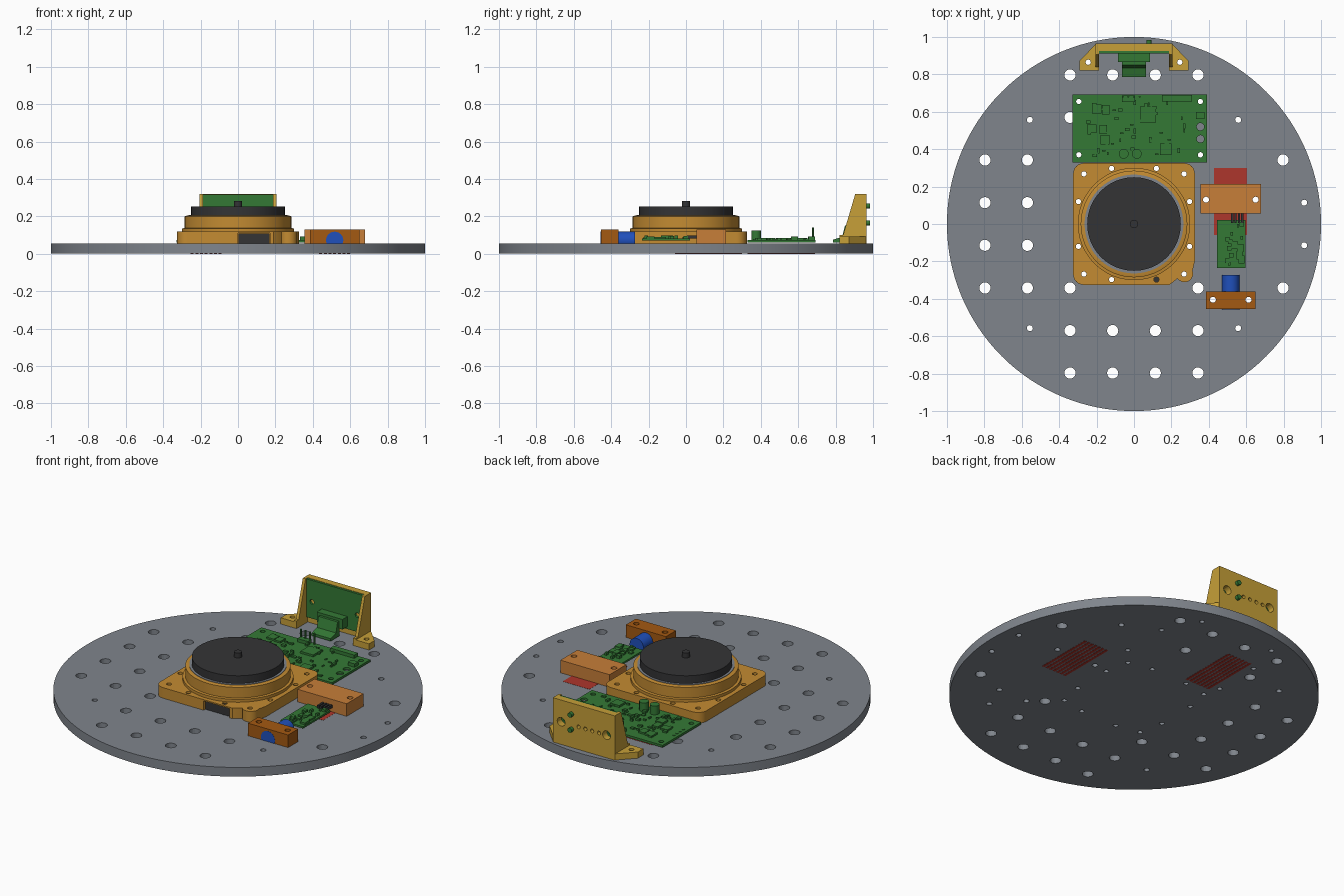
import bpy, bmesh, math, random
from mathutils import Matrix, Vector

if "Cube" in bpy.data.objects:
    bpy.data.objects.remove(bpy.data.objects["Cube"], do_unlink=True)
random.seed(4)


def material(name, r, g, b):
    m = bpy.data.materials.new(name)
    m.use_nodes = True
    m.diffuse_color = (r, g, b, 1)
    m.node_tree.nodes["Principled BSDF"].inputs["Base Color"].default_value = (r, g, b, 1)
    return m


GREY = material("plate grey", .215, .235, .265)
BRASS = material("sensor amber", .55, .26, .032)
TAN = material("bracket tan", .57, .21, .04)
RUST = material("bracket rust", .37, .1, .006)
YELLOW = material("mount yellow", .57, .35, .04)
GREEN = material("board green", .034, .19, .036)
BLACK = material("rotor black", .034, .034, .036)
BLUE = material("motor blue", .014, .08, .5)
RED = material("pad red", .42, .037, .025)


# Geometry helpers
def add_box(bm, x, y, z):
    mat = Matrix.Translation((sum(x) / 2, sum(y) / 2, sum(z) / 2))
    bmesh.ops.create_cube(bm, size=1, matrix=mat @ Matrix.Diagonal((x[1] - x[0], y[1] - y[0], z[1] - z[0], 1)))


def add_cyl(bm, x, y, r, z, seg=24, axis='Z'):
    """Cylinder from z[0] to z[1]; with axis Y, y is the height and z the depth range."""
    mid = sum(z) / 2
    mat = Matrix.Translation((x, y, mid))
    if axis == 'Y':
        mat = Matrix.Translation((x, mid, y)) @ Matrix.Rotation(math.pi / 2, 4, 'X')
    bmesh.ops.create_cone(bm, cap_ends=True, segments=seg, radius1=r, radius2=r, depth=z[1] - z[0], matrix=mat)


def add_prism(bm, pts, a, b, axis='Z'):
    """Extrude an outline: (x, y) along Z, or (y, z) along X."""
    place = (lambda p, t: (p[0], p[1], t)) if axis == 'Z' else (lambda p, t: (t, p[0], p[1]))
    face = bm.faces.new([bm.verts.new(place(p, a)) for p in pts])
    ext = bmesh.ops.extrude_face_region(bm, geom=[face])
    move = Vector(place((0, 0), b - a))
    bmesh.ops.translate(bm, vec=move, verts=[v for v in ext["geom"] if isinstance(v, bmesh.types.BMVert)])
    bmesh.ops.recalc_face_normals(bm, faces=bm.faces)


def add_lathe(bm, profile, seg=96):
    rings = [[bm.verts.new((r * math.cos(2 * math.pi * i / seg), r * math.sin(2 * math.pi * i / seg), z))
              for i in range(seg)] for r, z in profile]
    for lo, hi in zip(rings, rings[1:]):
        for i in range(seg):
            j = (i + 1) % seg
            bm.faces.new((lo[i], lo[j], hi[j], hi[i]))
    bm.faces.new(rings[0][::-1])
    bm.faces.new(rings[-1])


def finish(name, bm, mat):
    me = bpy.data.meshes.new(name)
    bm.to_mesh(me)
    bm.free()
    ob = bpy.data.objects.new(name, me)
    bpy.context.collection.objects.link(ob)
    if mat:
        me.materials.append(mat)
        smooth(ob)
    return ob


def smooth(ob):
    bpy.ops.object.select_all(action='DESELECT')
    ob.select_set(True)
    bpy.context.view_layer.objects.active = ob
    bpy.ops.object.shade_smooth_by_angle(angle=math.radians(30))


def box(name, mat, x, y, z):
    bm = bmesh.new()
    add_box(bm, x, y, z)
    return finish(name, bm, mat)


def cyl(name, mat, *args, **kw):
    bm = bmesh.new()
    add_cyl(bm, *args, **kw)
    return finish(name, bm, mat)


def cut(ob, bm):
    """Subtract the cutter mesh and bake the result."""
    cutter = finish("cutter", bm, None)
    cutter.hide_render = True
    mod = ob.modifiers.new("cut", 'BOOLEAN')
    mod.operation, mod.solver, mod.object = 'DIFFERENCE', 'EXACT', cutter
    bpy.context.view_layer.objects.active = ob
    bpy.ops.object.modifier_apply(modifier=mod.name)
    bpy.data.objects.remove(cutter, do_unlink=True)
    smooth(ob)


def drill(ob, holes):
    bm = bmesh.new()
    for x, y, r in holes:
        add_cyl(bm, x, y, r, (-.1, .5), 20)
    cut(ob, bm)


def mirror4(x, y, r):
    return [(sx * x, sy * y, r) for sx in (-1, 1) for sy in (-1, 1)]


# Hole layouts
g = [.114, .342, .57, .797]
grid = [(x, y) for x in (-g[1], -g[0], g[0], g[1]) for y in (-g[3], -g[2], g[3])]
grid += [(-x, y) for x in g[2:] for y in (-g[1], -g[0], g[0], g[1])]
grid += [(g[3], g[1]), (g[3], -g[1]), (g[1], -g[1]), (-g[1], -g[1]), (-g[1], g[2]), (g[0], g[2])]
sensor_holes = mirror4(.268, .268, .014) + mirror4(.12, .297, .014) + mirror4(.297, .12, .014)
board_holes = [(x, y, .014) for x in (-.295, .355) for y in (.37, .655)]
tan_holes = [(.385, .13, .016), (.65, .13, .016)]
rust_holes = [(.422, -.405, .016), (.612, -.405, .016)]
mount_holes = [(-.245, .865, .014), (.245, .865, .014)]

# Round base plate
T = .055
plate = cyl("base_plate", GREY, 0, 0, 1, (0, T), seg=128)
drill(plate, [(x, y, .03) for x, y in grid] + mirror4(.557, .557, .016) + [(.91, .114, .016), (.91, -.114, .016)]
      + sensor_holes + board_holes + tan_holes + rust_holes + mount_holes)

# Flat red pads, solid above and striped below
for name, x, y in (("side_pad", .517, .12), ("rear_pad", -.17, .51)):
    box(name + "_top", RED, (x - .088, x + .088), (y - .18, y + .18), (T - .003, T + .001))
    bm = bmesh.new()
    for i in range(7):
        cx = x - .075 + i * .025
        add_box(bm, (cx - .008, cx + .008), (y - .18, y + .18), (-.001, .003))
    finish(name + "_stripes", bm, RED)


# Scanner base flange with a lobed corner
def arc(cx, cy, r, a0, a1, n=8):
    return [(cx + r * math.cos(math.radians(a0 + (a1 - a0) * i / n)),
             cy + r * math.sin(math.radians(a0 + (a1 - a0) * i / n))) for i in range(n + 1)]


outline = arc(.27, .27, .055, 0, 90) + arc(-.27, .27, .055, 90, 180) + arc(-.27, -.27, .055, 180, 270)
outline += [(.19, -.325), (.232, -.292)] + arc(.27, -.265, .046, 215, 380, 10) + [(.325, -.2)]
bm = bmesh.new()
add_prism(bm, outline, T, .118)
flange = finish("scanner_flange", bm, BRASS)
drill(flange, sensor_holes)
bm = bmesh.new()
add_box(bm, (0, .17), (-.4, -.27), (.05, .11))
cut(flange, bm)
box("scanner_socket", BLACK, (.002, .168), (-.31, -.26), (T, .109))

# Scanner body, collar and rotor
bm = bmesh.new()
add_lathe(bm, [(.3, .115), (.3, .135), (.285, .137), (.285, .2), (.272, .204)])
finish("scanner_body", bm, BRASS)
cyl("scanner_collar", GREY, 0, 0, .264, (.19, .207), seg=96)
cyl("rotor", BLACK, 0, 0, .25, (.2, .253), seg=96)
cyl("rotor_knob", BLACK, 0, 0, .022, (.25, .282))

# Main circuit board
board = box("main_board", GREEN, (-.33, .39), (.33, .692), (.06, .073))
drill(board, board_holes + [(.355, .52, .02), (.355, .455, .02)])
bm = bmesh.new()
for x, y, w, d, h in [(.075, .585, .085, .085, .012), (-.2, .615, .05, .05, .01), (-.15, .61, .04, .05, .01),
                      (-.225, .51, .05, .045, .01), (-.165, .505, .04, .05, .01), (-.155, .45, .05, .05, .012),
                      (.17, .4, .06, .06, .012), (-.03, .67, .07, .035, .02), (.23, .672, .16, .035, .02),
                      (.355, .58, .045, .035, .02)]:
    add_box(bm, (x - w / 2, x + w / 2), (y - d / 2, y + d / 2), (.07, .073 + h))
for i in range(70):
    x, y = random.uniform(-.26, .31), random.uniform(.36, .65)
    w, d = random.choice([(.004, .009), (.009, .004), (.012, .008), (.007, .014)])
    add_box(bm, (x - w, x + w), (y - d, y + d), (.07, .073 + random.uniform(.004, .012)))
for i in range(4):
    add_cyl(bm, -.06 + i * .03, .68, .005, (.07, .14), 8)
    add_cyl(bm, -.305, .46 + i * .03, .008, (.07, .076), 12)
for x in (-.055, .015):
    add_cyl(bm, x, .375, .026, (.07, .125), 24)
finish("main_board_parts", bm, GREEN)

# Small driver board with header pins
box("driver_board", GREEN, (.445, .595), (-.235, .022), (.07, .081))
bm = bmesh.new()
for i in range(16):
    x, y = random.uniform(.462, .578), random.uniform(-.215, 0)
    w, d = random.choice([(.006, .01), (.012, .012), (.016, .022)])
    add_box(bm, (x - w, x + w), (y - d, y + d), (.079, .081 + random.uniform(.006, .018)))
finish("driver_board_parts", bm, GREEN)
bm = bmesh.new()
for i in range(4):
    x = .525 + i * .018
    add_box(bm, (x - .006, x + .006), (.005, .06), (.081, .098))
finish("header_pins", bm, BLACK)

# Side clamps and the small motor
drill(box("rear_clamp", TAN, (.355, .68), (.055, .215), (T, .13)), tan_holes)
front_clamp = box("front_clamp", RUST, (.385, .65), (-.455, -.36), (T, .13))
drill(front_clamp, rust_holes)
bm = bmesh.new()
add_cyl(bm, .517, .072, .046, (-.5, -.3), 32, 'Y')
cut(front_clamp, bm)
cyl("motor", BLUE, .517, .072, .046, (-.456, -.272), seg=32, axis='Y')

# Rear camera mount
back = box("mount_back", YELLOW, (-.205, .205), (.925, .965), (T, .32))
bm = bmesh.new()
for x, r in [(-.15, .026), (.15, .026)] + [(-.1 + i * .045, .011) for i in range(4)]:
    add_cyl(bm, x, .19, r, (.9, 1), 20, 'Y')
cut(back, bm)
for side, s in (("left", 1), ("right", -1)):
    bm = bmesh.new()
    add_prism(bm, [(.82, T), (.93, T), (.93, .32), (.905, .32), (.84, .1), (.82, .1)], s * .187, s * .205, 'X')
    finish("mount_gusset_" + side, bm, YELLOW)
    bm = bmesh.new()
    add_prism(bm, [(s * .2, .82), (s * .292, .82), (s * .292, .872), (s * .205, .962), (s * .2, .962)], T, .092)
    foot = finish("mount_foot_" + side, bm, YELLOW)
    drill(foot, mount_holes)

# Camera board, its connector and back pegs
camera = box("camera_board", GREEN, (-.187, .187), (.912, .925), (.09, .318))
bm = bmesh.new()
for x in (-.15, .15):
    add_cyl(bm, x, .19, .014, (.8, 1), 16, 'Y')
cut(camera, bm)
bm = bmesh.new()
add_box(bm, (-.085, .085), (.865, .915), (.105, .165))
add_prism(bm, [(.785, .06), (.87, .06), (.87, .15), (.85, .15), (.835, .09), (.785, .075)], -.063, .063, 'X')
finish("camera_connector", bm, GREEN)
bm = bmesh.new()
for z in (.165, .255):
    add_cyl(bm, .08, z, .014, (.92, .985), 16, 'Y')
finish("camera_pegs", bm, GREEN)
